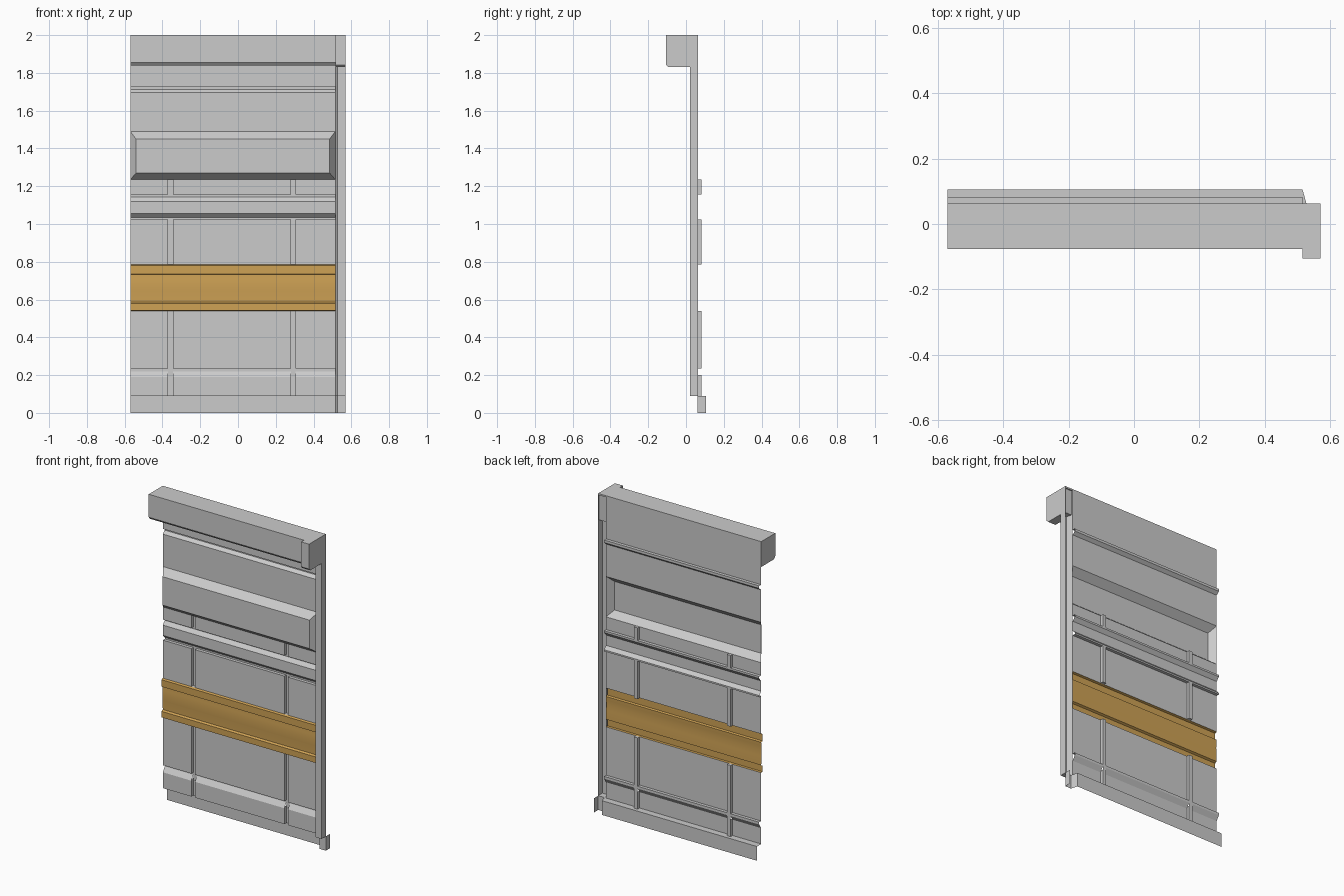
import bpy, bmesh

if "Cube" in bpy.data.objects:
    bpy.data.objects.remove(bpy.data.objects["Cube"])

X0, X1 = -0.57, 0.515          # main panel span; the pillar continues to XR
XR = 0.57
Y, RIB, FOOT, DEEP = 0.063, 0.083, 0.105, 0.02   # depth levels of the sheet


def finish(name, bm, closed=False):
    bmesh.ops.remove_doubles(bm, verts=bm.verts, dist=0.0001)
    if closed:
        bmesh.ops.recalc_face_normals(bm, faces=bm.faces)
    me = bpy.data.meshes.new(name)
    bm.to_mesh(me)
    bm.free()
    ob = bpy.data.objects.new(name, me)
    bpy.context.collection.objects.link(ob)
    return ob


def quad(bm, pts):
    bm.faces.new([bm.verts.new(p) for p in pts])


def sweep(bm, prof, x0, x1):
    """Run an open (y, z) profile along x."""
    for (ya, za), (yb, zb) in zip(prof, prof[1:]):
        quad(bm, [(x0, ya, za), (x0, yb, zb), (x1, yb, zb), (x1, ya, za)])


def prism(name, prof, x0, x1):
    """Closed solid from a (y, z) outline."""
    bm = bmesh.new()
    face = bm.faces.new([bm.verts.new((x0, y, z)) for y, z in prof])
    ext = bmesh.ops.extrude_face_region(bm, geom=[face], use_keep_orig=True)
    verts = [v for v in ext["geom"] if isinstance(v, bmesh.types.BMVert)]
    bmesh.ops.translate(bm, verts=verts, vec=(x1 - x0, 0, 0))
    return finish(name, bm, True)


# Pressed sheet sections, bottom to top, with and without the upright grooves
rib_low = [(Y, 0.19), (RIB, 0.22), (RIB, 0.235), (Y, 0.235)]
rib_mid = [(Y, 1.025), (RIB, 1.025), (RIB, 1.035), (Y, 1.055)]
rib_high = [(Y, 1.12), (RIB, 1.143), (RIB, 1.155), (Y, 1.155)]
rib_top = [(Y, 1.695), (RIB, 1.712), (RIB, 1.728), (Y, 1.728)]
base = [(FOOT, 0), (FOOT, 0.09)]
lower = base + [(Y, 0.09)] + rib_low + [(Y, 0.54)]
middle = [(Y, 0.785)] + rib_mid + rib_high + [(Y, 1.235)]
lower_g = base + [(RIB, 0.09), (RIB, 0.54), (Y, 0.54)]
middle_g = ([(Y, 0.785), (RIB, 0.785), (RIB, 1.035), (Y, 1.055)]
            + rib_high[:2] + [(RIB, 1.235), (Y, 1.235)])
upper = [(Y, 1.49)] + rib_top + [(Y, 1.84)]

bm = bmesh.new()
xs = [X0, -0.37, -0.345, 0.28, 0.305, X1]
for i, (a, b) in enumerate(zip(xs, xs[1:])):
    for prof in ((lower_g, middle_g) if i % 2 else (lower, middle)):
        sweep(bm, prof, a, b)
sweep(bm, upper, X0, X1)
# Groove side walls
for x in xs[1:-1]:
    for za, zb in ((0.09, 0.2), (0.235, 0.54), (0.785, 1.025), (1.155, 1.235)):
        quad(bm, [(x, Y, za), (x, RIB, za), (x, RIB, zb), (x, Y, zb)])
finish("wall_sheet", bm)

# Recessed rectangular panel with sloped borders
bm = bmesh.new()
outer = [(X0, Y, 1.235), (X1, Y, 1.235), (X1, Y, 1.49), (X0, Y, 1.49)]
inner = [(X0 + 0.03, DEEP, 1.27), (X1 - 0.03, DEEP, 1.27),
         (X1 - 0.03, DEEP, 1.45), (X0 + 0.03, DEEP, 1.45)]
quad(bm, inner)
for i in range(4):
    j = (i + 1) % 4
    quad(bm, [outer[i], outer[j], inner[j], inner[i]])
finish("recessed_panel", bm)

# Coloured trim strip with raised bands and a softly curved centre
B = 0.05
bm = bmesh.new()
sweep(bm, [(Y, 0.54), (B, 0.542), (B, 0.58), (Y, 0.587), (Y - 0.001, 0.645),
           (Y - 0.004, 0.68), (Y - 0.001, 0.71), (Y, 0.732), (B, 0.736),
           (B, 0.78), (Y, 0.785)], X0, X1)
trim = finish("trim_strip", bm)
for p in trim.data.polygons:
    p.use_smooth = True
bpy.context.view_layer.objects.active = trim
trim.select_set(True)
bpy.ops.object.shade_smooth_by_angle(angle=0.5)
mat = bpy.data.materials.new("trim_orange")
mat.diffuse_color = (0.62, 0.36, 0.09, 1)
mat.use_nodes = True
mat.node_tree.nodes["Principled BSDF"].inputs["Base Color"].default_value = mat.diffuse_color
trim.data.materials.append(mat)

# Top boxes: long header and the deeper pillar cap
prism("header_box", [(Y, 1.84), (-0.064, 1.84), (-0.077, 1.855),
                     (-0.077, 2), (Y, 2)], X0, X1)
prism("pillar_cap", [(Y - 0.008, 1.83), (-0.092, 1.83), (-0.105, 1.843),
                     (-0.105, 2), (Y, 2), (Y, 1.99), (Y - 0.008, 1.99)], X1, XR)

# Channel pillar, stepping out at the foot
bm = bmesh.new()
section = [(X1, Y), (X1 + 0.012, DEEP), (XR, DEEP), (XR, Y)]
levels = [(0, FOOT - Y), (0.09, FOOT - Y), (0.09, 0), (2, 0)]
rows = [[(x, y + dy, z) for x, y in section] for z, dy in levels]
for k, (lo, hi) in enumerate(zip(rows, rows[1:])):
    for i in range(3):
        if k == 1 and i == 2:
            continue
        quad(bm, [lo[i], lo[i + 1], hi[i + 1], hi[i]])
finish("edge_pillar", bm)
